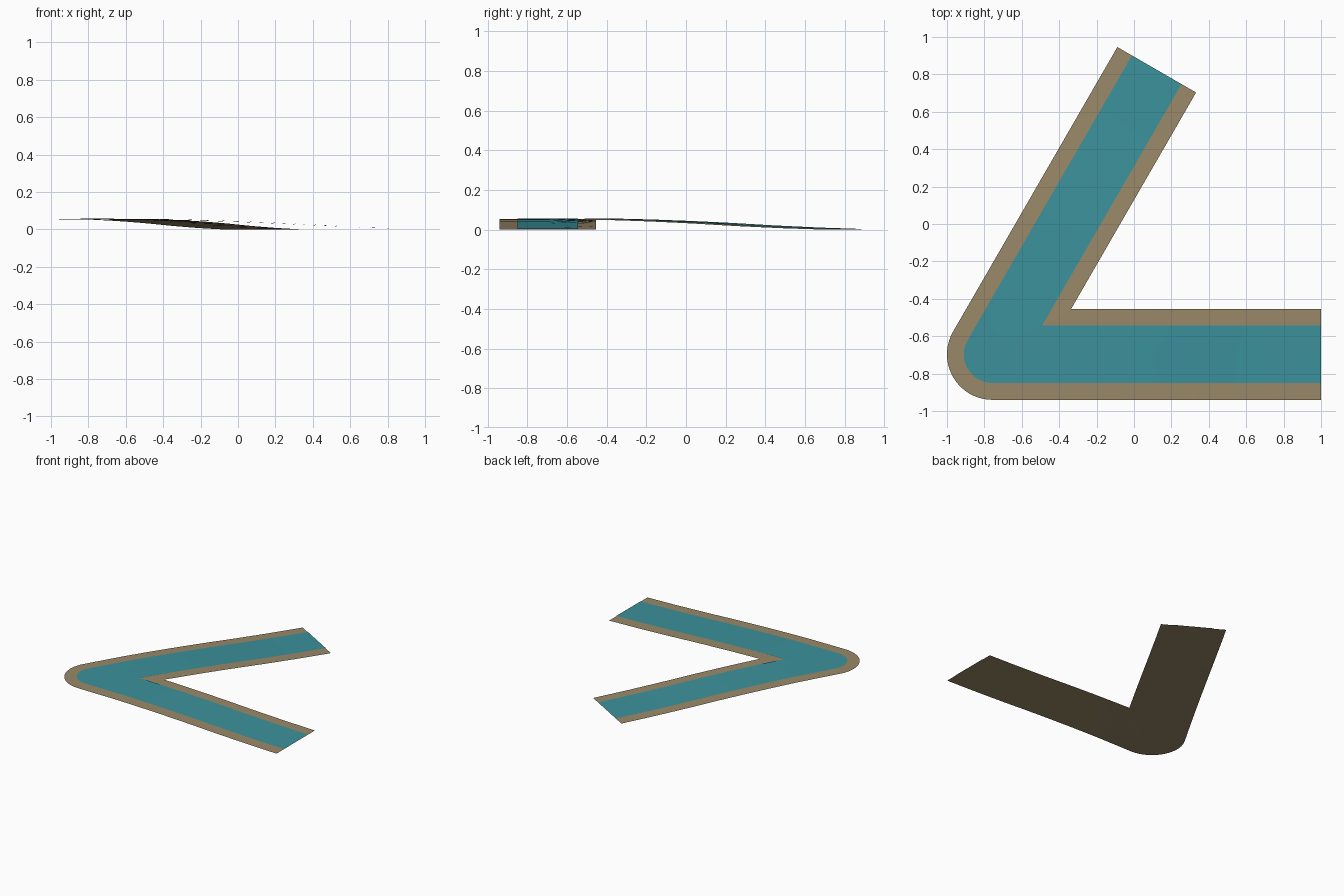
import bpy, bmesh, math
from mathutils import Vector

if "Cube" in bpy.data.objects:
    bpy.data.objects.remove(bpy.data.objects["Cube"], do_unlink=True)

BEND = Vector((-0.757, -0.697, 0))
LENGTH = 1.757
ROWS = 16
ARC_STEPS = 20
TOP = 0.054
# Downhill profile: distance fraction, height fraction
SLOPE = [(0, 1), (0.2, 0.97), (0.33, 0.86), (0.43, 0.75), (0.55, 0.59),
         (0.7, 0.34), (0.85, 0.14), (1, 0)]


def material(name, color):
    m = bpy.data.materials.new(name)
    m.use_nodes = True
    m.diffuse_color = (*color, 1)
    bsdf = m.node_tree.nodes["Principled BSDF"]
    bsdf.inputs["Base Color"].default_value = (*color, 1)
    bsdf.inputs["Roughness"].default_value = 0.9
    return m


def height(s):
    t = min(max(s / LENGTH, 0), 1)
    for (a, za), (b, zb) in zip(SLOPE, SLOPE[1:]):
        if t <= b:
            return TOP * (za + (zb - za) * (t - a) / (b - a))
    return 0


def ribbon(name, half_width, lift, mat):
    """Bent sloping sheet: two mitred arms and a rounded outer corner."""
    bm = bmesh.new()
    up = Vector((0, 0, 1))

    # Arms, mitred on the inside of the bend
    for angle, side in ((0, 1), (math.radians(60), -1)):
        along = Vector((math.cos(angle), math.sin(angle), 0))
        inward = up.cross(along) * side
        grid = []
        for i in range(ROWS + 1):
            row = []
            for offset in (-1, 0, 1):
                start = half_width * math.sqrt(3) if offset > 0 else 0
                s = start + (LENGTH - start) * i / ROWS
                p = BEND + along * s + inward * offset * half_width
                row.append(bm.verts.new(p + up * (height(s) + lift)))
            grid.append(row)
        for low, high in zip(grid, grid[1:]):
            for j in range(2):
                bm.faces.new((low[j], high[j], high[j + 1], low[j + 1]))

    # Rounded outer corner
    centre = bm.verts.new(BEND + up * (TOP + lift))
    arc = []
    for i in range(ARC_STEPS + 1):
        a = math.radians(150 + 120 * i / ARC_STEPS)
        p = Vector((math.cos(a), math.sin(a), 0)) * half_width
        arc.append(bm.verts.new(centre.co + p))
    for a, b in zip(arc, arc[1:]):
        bm.faces.new((centre, a, b))

    bmesh.ops.remove_doubles(bm, verts=bm.verts, dist=0.0005)
    for f in bm.faces:
        f.normal_update()
        if f.normal.z < 0:
            f.normal_flip()
        f.smooth = True
    mesh = bpy.data.meshes.new(name)
    bm.to_mesh(mesh)
    bm.free()
    mesh.materials.append(mat)
    obj = bpy.data.objects.new(name, mesh)
    bpy.context.collection.objects.link(obj)
    return obj


# Sandy bed with the water surface lying just above it
ribbon("river_bank", 0.243, 0, material("sand", (0.32, 0.25, 0.14)))
ribbon("river_water", 0.153, 0.003, material("teal_water", (0.045, 0.285, 0.33)))
